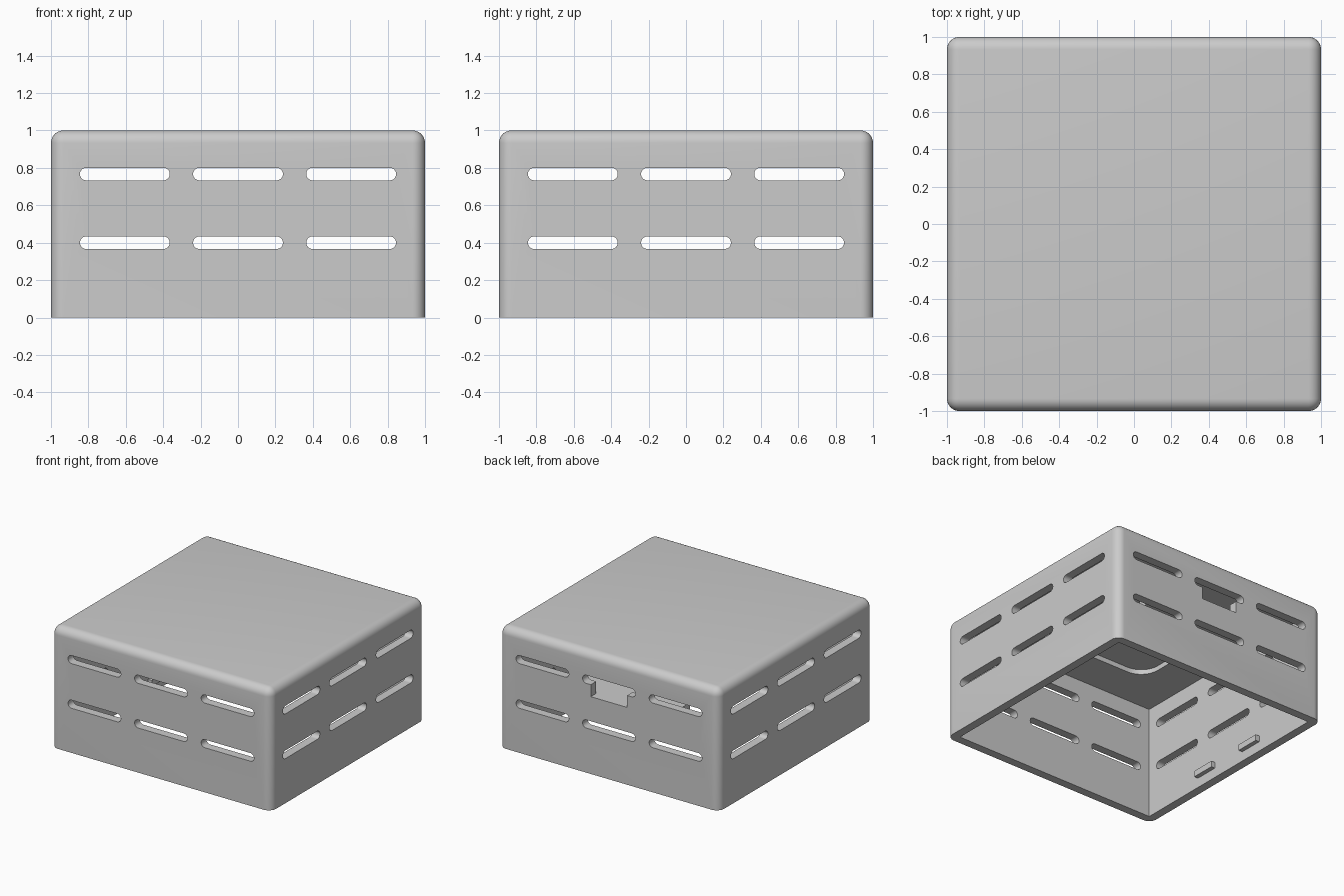
import bpy, bmesh, math

if "Cube" in bpy.data.objects:
    bpy.data.objects.remove(bpy.data.objects["Cube"])

WALL = 0.07
mat = bpy.data.materials.new("light_grey")
mat.diffuse_color = (0.6, 0.6, 0.6, 1)
mat.use_nodes = True
mat.node_tree.nodes["Principled BSDF"].inputs["Base Color"].default_value = mat.diffuse_color


def make_object(name, bm):
    mesh = bpy.data.meshes.new(name)
    bmesh.ops.recalc_face_normals(bm, faces=bm.faces)
    bm.to_mesh(mesh)
    bm.free()
    obj = bpy.data.objects.new(name, mesh)
    bpy.context.collection.objects.link(obj)
    mesh.materials.append(mat)
    return obj


def block(name, lo, hi):
    bm = bmesh.new()
    bmesh.ops.create_cube(bm, size=1)
    for v in bm.verts:
        v.co = [(a + b) / 2 + c * (b - a) for a, b, c in zip(lo, hi, v.co)]
    return make_object(name, bm)


def prism(name, outline, place, depth):
    """Extrude a 2D outline; place(u, v, d) gives the 3D point."""
    bm = bmesh.new()
    face = bm.faces.new([bm.verts.new(place(u, v, depth[0])) for u, v in outline])
    other = [bm.verts.new(place(u, v, depth[1])) for u, v in outline]
    base = list(face.verts)
    bm.faces.new(other[::-1])
    n = len(base)
    for i in range(n):
        j = (i + 1) % n
        bm.faces.new((base[j], base[i], other[i], other[j]))
    return make_object(name, bm)


def rounded_rect(cx, cy, hw, hh, r, steps=8):
    pts = []
    for k, (sx, sy) in enumerate(((1, 1), (-1, 1), (-1, -1), (1, -1))):
        for i in range(steps + 1):
            a = math.pi / 2 * (k + i / steps)
            pts.append((cx + sx * (hw - r) + r * math.cos(a),
                        cy + sy * (hh - r) + r * math.sin(a)))
    return pts


def cut(target, cutter):
    cutter.hide_render = True
    mod = target.modifiers.new("cut", 'BOOLEAN')
    mod.operation = 'DIFFERENCE'
    mod.solver = 'EXACT'
    mod.object = cutter
    bpy.context.view_layer.objects.active = target
    bpy.ops.object.modifier_apply(modifier=mod.name)
    bpy.data.objects.remove(cutter)


# Housing shell with rounded top and vertical edges
housing = block("housing", (-1, -1, 0), (1, 1, 1))
bm = bmesh.new()
bm.from_mesh(housing.data)
edges = [e for e in bm.edges if max(v.co.z for v in e.verts) > 0.5]
bmesh.ops.bevel(bm, geom=edges, offset=0.067, segments=8, profile=0.5, affect='EDGES')
bm.to_mesh(housing.data)
bm.free()

# Hollow interior, open at the bottom
inner = 1 - WALL
cut(housing, block("cavity", (-inner, -inner, -0.2), (inner, inner, 0.93)))

# Rounded shallow pocket in the ceiling
cut(housing, prism("ceiling_pocket", rounded_rect(0, 0, 0.6, 0.6, 0.16),
                   lambda u, v, d: (u, v, d), (0.85, 0.97)))

# Vent slots through all four walls
for z in (0.4, 0.767):
    for c in (-0.605, 0, 0.605):
        slot = rounded_rect(c, z, 0.24, 0.0335, 0.0333)
        cut(housing, prism("slot_y", slot, lambda u, v, d: (u, d, v), (-1.2, 1.2)))
        cut(housing, prism("slot_x", slot, lambda u, v, d: (d, u, v), (-1.2, 1.2)))

# Port opening in the back wall, joined to the middle slot
cut(housing, block("port", (-0.165, 0.8, 0.635), (0.165, 1.2, 0.767)))

bpy.ops.object.select_all(action='DESELECT')
housing.select_set(True)
bpy.context.view_layer.objects.active = housing
bpy.ops.object.shade_smooth_by_angle(angle=math.radians(30))

# Inner shelf behind the port
block("port_shelf", (-0.5, 0.66, 0.575), (0.5, inner + 0.01, 0.635))

# Snap tabs low on the side walls
for s in (-1, 1):
    for y in (-0.26, 0.26):
        x0, x1 = sorted((s * (inner + 0.01), s * (inner - 0.035)))
        block("snap_tab", (x0, y - 0.1, 0.08), (x1, y + 0.1, 0.13))
